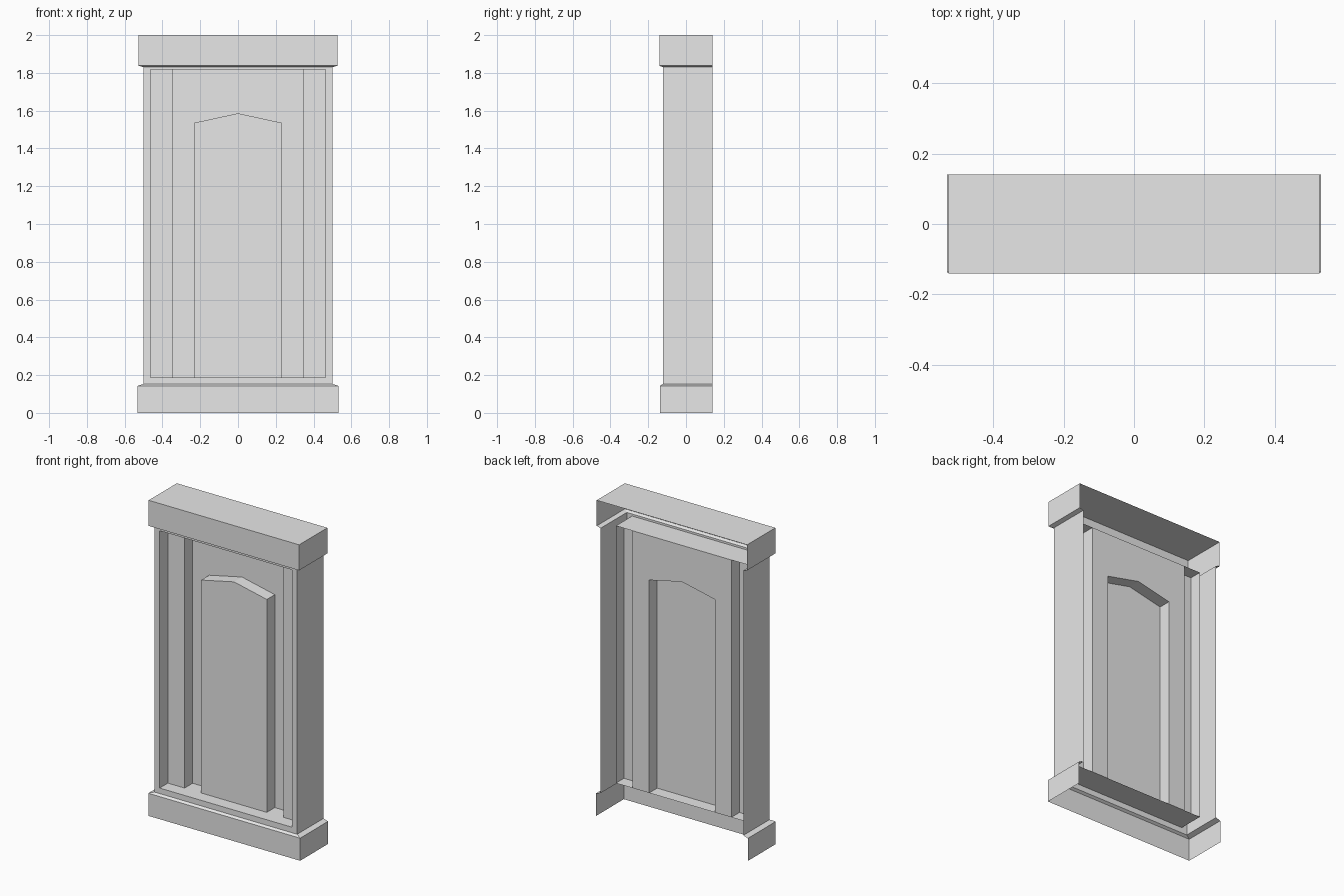
import bpy
import bmesh

if "Cube" in bpy.data.objects:
    bpy.data.objects.remove(bpy.data.objects["Cube"])

grey = bpy.data.materials.new("plain_grey")
grey.use_nodes = True
grey.diffuse_color = (0.8, 0.8, 0.8, 1)
grey.node_tree.nodes["Principled BSDF"].inputs["Base Color"].default_value = (0.8, 0.8, 0.8, 1)

# Shared dimensions: depths run front to back, heights bottom to top
BACK, BODY_FRONT, STEP, PANEL = 0.141, -0.122, -0.04, 0.04
BODY_W, RECESS_W, FIELD_W, ARCH_W = 0.5, 0.463, 0.346, 0.23
BODY_LOW, BODY_HIGH, LOW, HIGH = 0.153, 1.83, 0.188, 1.817


def sheet(name, rows, closed=False, cap=False, mirror=False):
    """Skin a sheet across rows of points, optionally filling the last row."""
    bm = bmesh.new()
    rings = [[bm.verts.new(p) for p in row] for row in rows]
    for a, b in zip(rings, rings[1:]):
        n = len(a)
        for i in range(n if closed else n - 1):
            j = (i + 1) % n
            bm.faces.new((a[i], a[j], b[j], b[i]))
    if cap:
        bm.faces.new(rings[-1])
    mesh = bpy.data.meshes.new(name)
    bm.to_mesh(mesh)
    bm.free()
    mesh.materials.append(grey)
    obj = bpy.data.objects.new(name, mesh)
    bpy.context.collection.objects.link(obj)
    if mirror:
        obj.modifiers.new("Mirror", "MIRROR")
    return obj


def wrap(w, front, z):
    """Three-sided outline, open at the back."""
    return [(-w, BACK, z), (-w, front, z), (w, front, z), (w, BACK, z)]


def rect(w, y, low, high):
    return [(-w, y, low), (w, y, low), (w, y, high), (-w, y, high)]


def upright(points, y):
    return [(x, y, z) for x, z in points]


# Plinth and cornice, each with a sloped ledge meeting the body
sheet("plinth", [wrap(0.532, -0.138, 0), wrap(0.532, -0.138, 0.143),
                 wrap(BODY_W, BODY_FRONT, BODY_LOW)])
sheet("cornice", [wrap(BODY_W, BODY_FRONT, BODY_HIGH), wrap(0.527, -0.141, 1.838),
                  wrap(0.527, -0.141, 2)], cap=True)

# Outer side walls
sheet("side_wall", [[(BODY_W, y, z) for y in (BODY_FRONT, BACK)]
                    for z in (BODY_LOW, BODY_HIGH)], mirror=True)

# Front frame and the lining of its recess
sheet("front_frame", [rect(BODY_W, BODY_FRONT, BODY_LOW, BODY_HIGH),
                      rect(RECESS_W, BODY_FRONT, LOW, HIGH),
                      rect(RECESS_W, PANEL, LOW, HIGH)], closed=True)

# Stepped pilasters inside the recess
sheet("pilaster", [[(FIELD_W, PANEL, z), (FIELD_W, STEP, z), (RECESS_W, STEP, z)]
                   for z in (LOW, HIGH)], mirror=True)

# Back field with the raised, pointed panel, hollow behind
field = [(FIELD_W, LOW), (FIELD_W, HIGH), (0, HIGH), (-FIELD_W, HIGH), (-FIELD_W, LOW)]
arch = [(ARCH_W, LOW), (ARCH_W, 1.536), (0, 1.586), (-ARCH_W, 1.536), (-ARCH_W, LOW)]
sheet("back_field", [upright(field, PANEL), upright(arch, PANEL)])
sheet("raised_panel", [upright(arch, PANEL), upright(arch, STEP)], cap=True)
